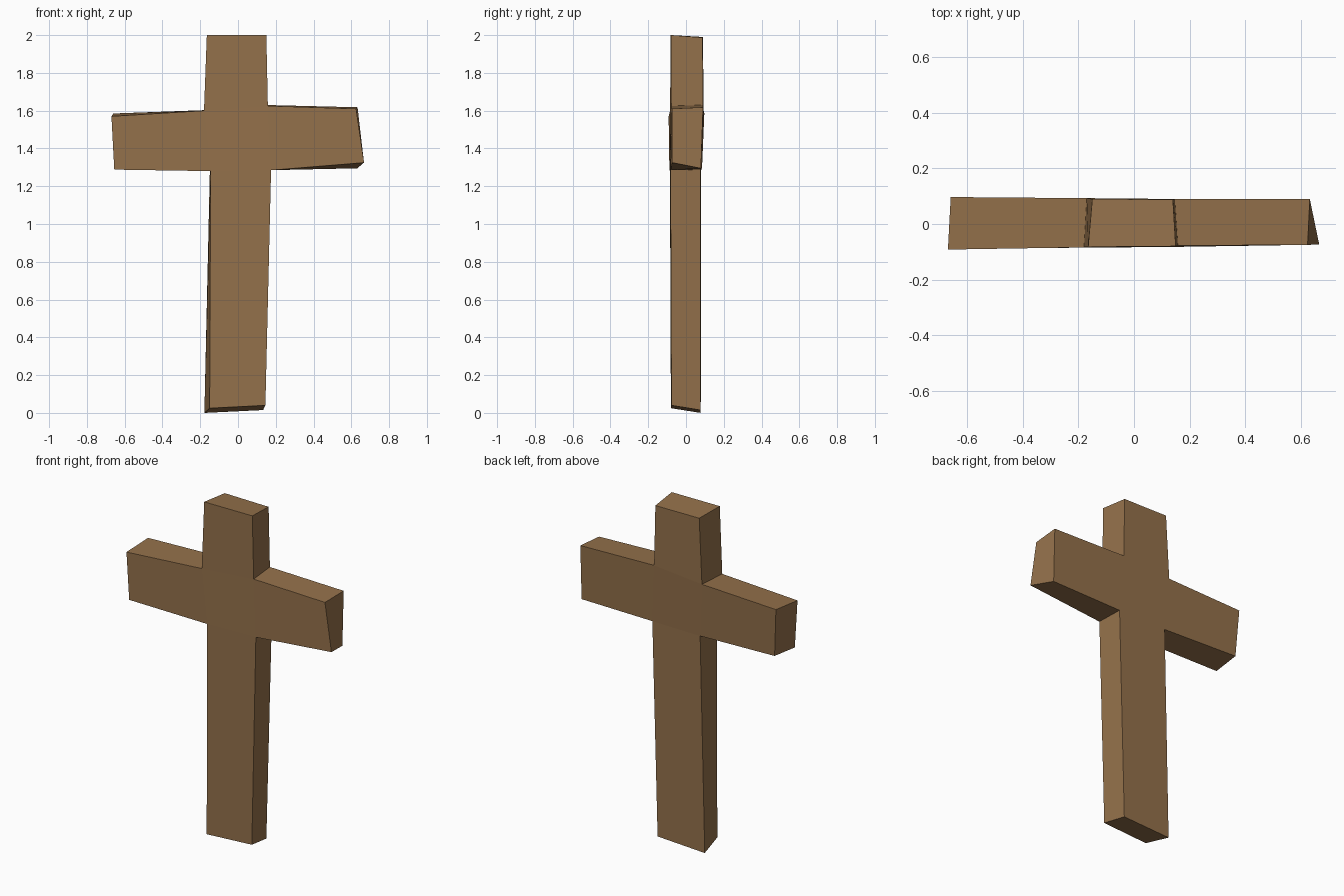
import bpy, bmesh

# Hand-hewn outline (x, y, z), counter-clockwise seen from the front
FRONT = [(-.15, -.08, .025), (.145, -.077, .04), (.175, -.082, 1.285), (.667, -.074, 1.325),
         (.625, -.075, 1.61), (.158, -.078, 1.625), (.15, -.08, 2), (-.165, -.082, 2),
         (-.18, -.084, 1.6), (-.67, -.092, 1.57), (-.655, -.088, 1.288), (-.145, -.085, 1.28)]
BACK = [(-.178, .078, 0), (.133, .077, .015), (.167, .078, 1.288), (.632, .079, 1.295),
        (.633, .09, 1.618), (.147, .09, 1.63), (.14, .088, 1.987), (-.15, .09, 1.99),
        (-.17, .093, 1.603), (-.66, .097, 1.585), (-.643, .085, 1.30), (-.149, .08, 1.285)]
# Shaft, right arm, head, left arm, crossing
PANELS = [(0, 1, 2, 11), (2, 3, 4, 5), (5, 6, 7, 8), (8, 9, 10, 11), (2, 5, 8, 11)]

bm = bmesh.new()
f = [bm.verts.new(p) for p in FRONT]
b = [bm.verts.new(p) for p in BACK]

# Front and back panels
for ring in (f, b):
    for panel in PANELS:
        bm.faces.new([ring[i] for i in panel])

# Sides between the two outlines
for i in range(12):
    j = (i + 1) % 12
    bm.faces.new((f[i], b[i], b[j], f[j]))
bmesh.ops.recalc_face_normals(bm, faces=bm.faces)

mesh = bpy.data.meshes.new("wooden_cross")
bm.to_mesh(mesh)
bm.free()

# Flat brown wood
wood = bpy.data.materials.new("brown wood")
wood.diffuse_color = (.296, .165, .07, 1)
mesh.materials.append(wood)
bpy.context.collection.objects.link(bpy.data.objects.new("wooden_cross", mesh))
